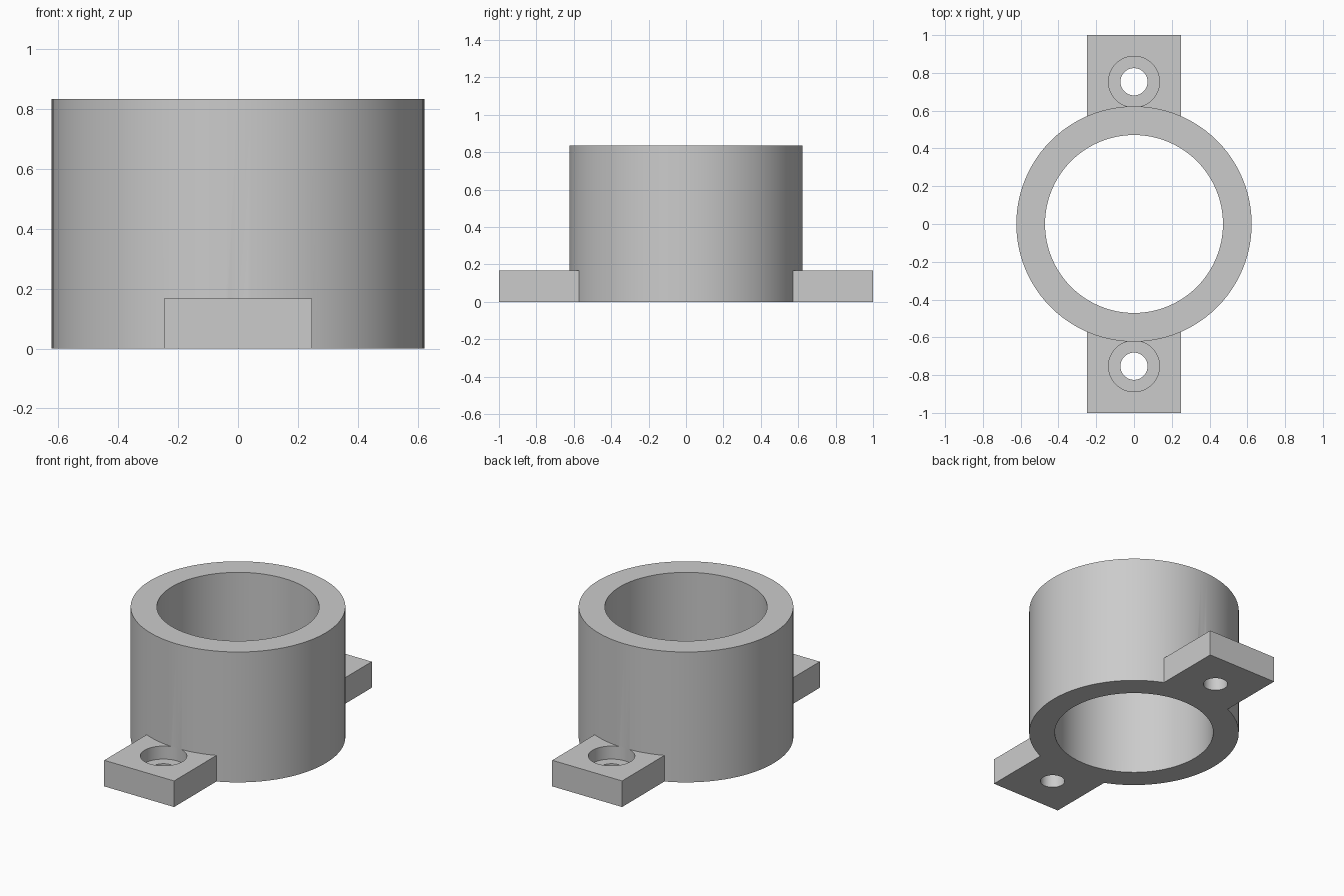
import bpy

if "Cube" in bpy.data.objects:
    bpy.data.objects.remove(bpy.data.objects["Cube"])

RING_R, BORE_R, RING_H = 0.623, 0.471, 0.835
TAB_W, TAB_H, TAB_END = 0.495, 0.167, 1.0
SCREW_Y, SCREW_R, SINK_R = 0.753, 0.072, 0.135

grey = bpy.data.materials.new("light grey")
grey.use_nodes = True
grey.diffuse_color = (0.6, 0.6, 0.6, 1)
grey.node_tree.nodes["Principled BSDF"].inputs["Base Color"].default_value = (0.6, 0.6, 0.6, 1)


def cylinder(name, radius, z0, z1, y=0, sides=96):
    bpy.ops.mesh.primitive_cylinder_add(
        vertices=sides, radius=radius, depth=z1 - z0, location=(0, y, (z0 + z1) / 2))
    obj = bpy.context.object
    obj.name = name
    obj.data.materials.append(grey)
    return obj


def box(name, width, y0, y1, height):
    bpy.ops.mesh.primitive_cube_add(size=1, location=(0, (y0 + y1) / 2, height / 2))
    obj = bpy.context.object
    obj.name = name
    obj.scale = (width, abs(y1 - y0), height)
    bpy.ops.object.transform_apply(location=False, rotation=False, scale=True)
    obj.data.materials.append(grey)
    return obj


def combine(target, tool, operation):
    mod = target.modifiers.new(tool.name, "BOOLEAN")
    mod.operation = operation
    mod.solver = "EXACT"
    mod.object = tool
    bpy.context.view_layer.objects.active = target
    bpy.ops.object.modifier_apply(modifier=mod.name)
    bpy.data.objects.remove(tool)


# Collar with a mounting tab at the front and back
collar = cylinder("collar_with_mounting_tabs", RING_R, 0, RING_H)
for side in (-1, 1):
    tab = box("mounting_tab", TAB_W, side * 0.3, side * TAB_END, TAB_H)
    combine(collar, tab, "UNION")

# Main bore
combine(collar, cylinder("bore_cutter", BORE_R, -0.1, RING_H + 0.1), "DIFFERENCE")

# Counterbored screw holes
for side in (-1, 1):
    y = side * SCREW_Y
    combine(collar, cylinder("sink_cutter", SINK_R, TAB_H / 2, TAB_H + 0.004, y, 64), "DIFFERENCE")
    combine(collar, cylinder("screw_cutter", SCREW_R, -0.1, TAB_H, y, 48), "DIFFERENCE")

# Smooth round walls, sharp rims
bpy.ops.object.select_all(action="DESELECT")
collar.select_set(True)
bpy.context.view_layer.objects.active = collar
bpy.ops.object.shade_smooth_by_angle()
